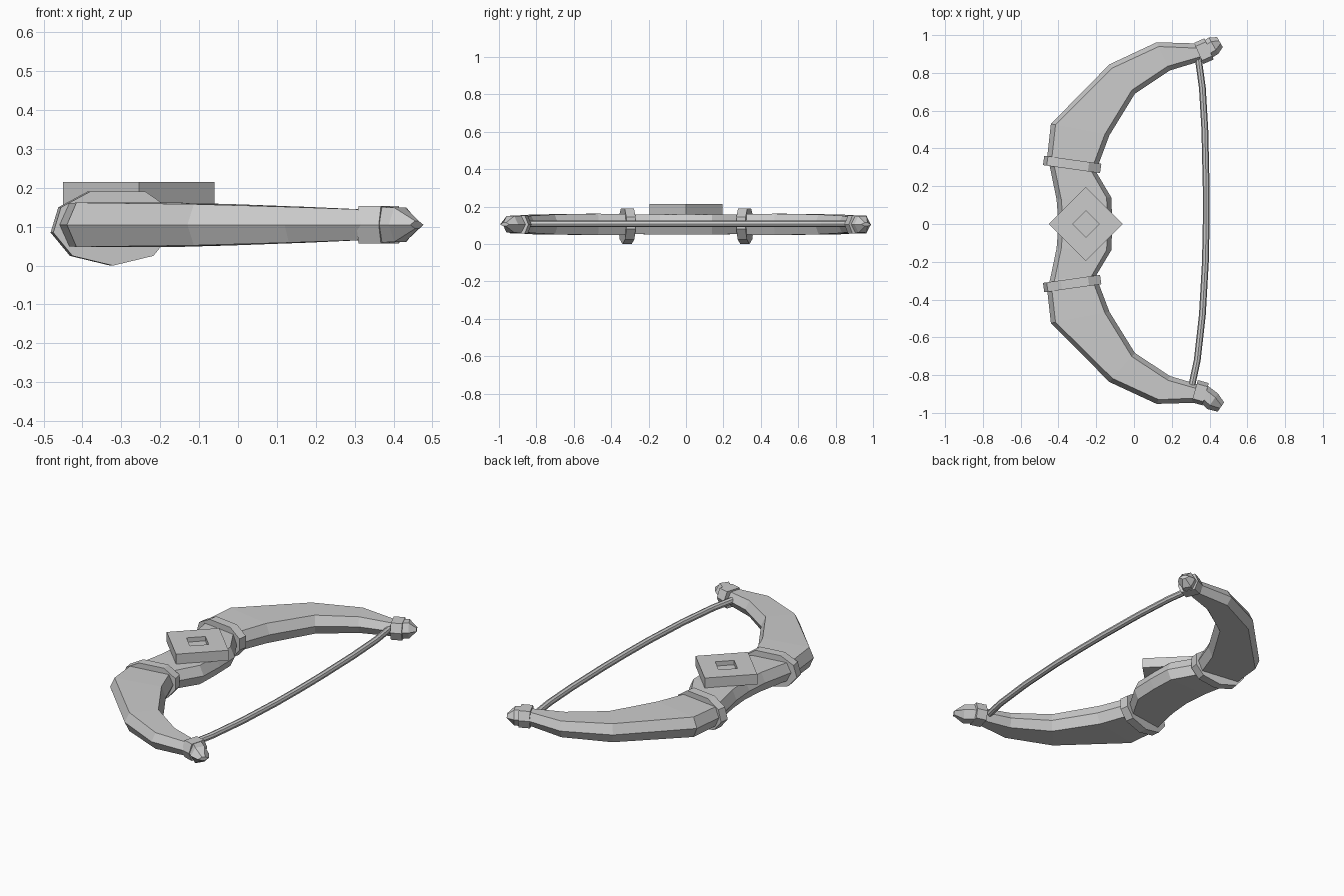
import bpy, bmesh, math
from mathutils import Vector

if "Cube" in bpy.data.objects:
    bpy.data.objects.remove(bpy.data.objects["Cube"], do_unlink=True)

grey = bpy.data.materials.new("plain grey")
grey.use_nodes = True
colour = (0.6, 0.6, 0.6, 1)
grey.diffuse_color = colour
grey.node_tree.nodes["Principled BSDF"].inputs["Base Color"].default_value = colour
MID = 0.105  # height of the side ridge


def finish(name, bm):
    bmesh.ops.recalc_face_normals(bm, faces=bm.faces)
    mesh = bpy.data.meshes.new(name)
    bm.to_mesh(mesh)
    bm.free()
    mesh.materials.append(grey)
    obj = bpy.data.objects.new(name, mesh)
    bpy.context.collection.objects.link(obj)
    return obj


def loft(name, rings):
    """Skin a row of matching rings and cap both ends."""
    bm = bmesh.new()
    rows = [[bm.verts.new(p) for p in ring] for ring in rings]
    n = len(rows[0])
    for a, b in zip(rows, rows[1:]):
        for i in range(n):
            j = (i + 1) % n
            bm.faces.new((a[i], a[j], b[j], b[i]))
    bm.faces.new(rows[0])
    bm.faces.new(rows[-1][::-1])
    return finish(name, bm)


def hexagon(outer, inner, h, inset):
    """Six-sided section with ridges at outer and inner, flat top and bottom."""
    o, i = Vector((*outer, MID)), Vector((*inner, MID))
    d = (i - o).normalized() * inset
    up = Vector((0, 0, h))
    return [o, o + d + up, i - d + up, i, i - d - up, o + d - up]


def across(centre, angle, half, h, inset):
    """Hexagon section square to a direction in plan."""
    c = Vector(centre)
    s = Vector((-math.sin(angle), math.cos(angle))) * half
    return hexagon(c + s, c - s, h, inset)


# Bow body: outer edge, inner edge, half height
limb = [
    ((-.41, .13), (-.12, .14), .054),
    ((-.445, .30), (-.20, .275), .052),
    ((-.46, .35), (-.19, .31), .055),
    ((-.44, .53), (-.13, .47), .057),
    ((-.13, .845), (.005, .69), .053),
    ((.12, .962), (.19, .813), .046),
    ((.36, .955), (.345, .86), .038),
]
top = [hexagon(o, i, h, .025) for o, i, h in limb]
bottom = [hexagon((o[0], -o[1] * .99), (i[0], -i[1] * .99), h, .025)
          for o, i, h in reversed(limb)]
loft("bow_body", bottom + [hexagon((-.40, 0), (-.115, 0), .053, .025)] + top)

# Bands wrapped round the ends of the grip
band = [(-.155, .085), (-.135, .15), (-.06, .19), (.085, .19), (.15, .145),
        (.15, .08), (.105, .025), (0, 0), (-.105, .025)]
for name, side in (("left_band", 1), ("right_band", -1)):
    a = math.radians(-8) * side
    rings = []
    for t in (-.025, .025):
        rings.append([(-.325 + x * math.cos(a) - t * math.sin(a),
                       side * .315 + x * math.sin(a) + t * math.cos(a), z)
                      for x, z in band])
    loft(name, rings)

# Collars and tapered tips at the limb ends
ends = (("upper", (.37, .915), 24, (.455, .963)),
        ("lower", (.35, -.893), -16, (.46, -.969)))
for name, centre, deg, tip in ends:
    a = math.radians(deg)
    c, e = Vector(centre), Vector(tip)
    step = Vector((math.cos(a), math.sin(a))) * .03
    loft(name + "_collar", [across(c - step, a, .061, .048, .02),
                            across(c + step, a, .061, .048, .02)])
    d = (e - c).normalized()
    b = math.atan2(d.y, d.x)
    loft(name + "_tip", [across(c + step * .6, a, .05, .046, .025),
                         across(c.lerp(e, .6), b, .05, .044, .025),
                         across(e, b, .03, .010, .022)])

# Bowed string
path = [(.305, -.86), (.335, -.72), (.362, -.48), (.378, -.2), (.382, 0),
        (.382, .2), (.375, .5), (.362, .72), (.34, .88)]
pts = [Vector((x, y, .108)) for x, y in path]
rings = []
for k, p in enumerate(pts):
    t = (pts[min(k + 1, len(pts) - 1)] - pts[max(k - 1, 0)]).normalized()
    side = Vector((t.y, -t.x, 0))
    rings.append([p + side * .018 * math.cos(q) + Vector((0, 0, .018 * math.sin(q)))
                  for q in (math.tau * i / 8 for i in range(8))])
loft("string", rings)

# Diamond plate with a square recess
profile = [(.195, .157), (.195, .215), (.07, .215), (.07, .19)]
loft("diamond_plate", [[(-.255 + r * math.cos(i * math.pi / 2),
                         r * math.sin(i * math.pi / 2), z) for i in range(4)]
                       for r, z in profile])
